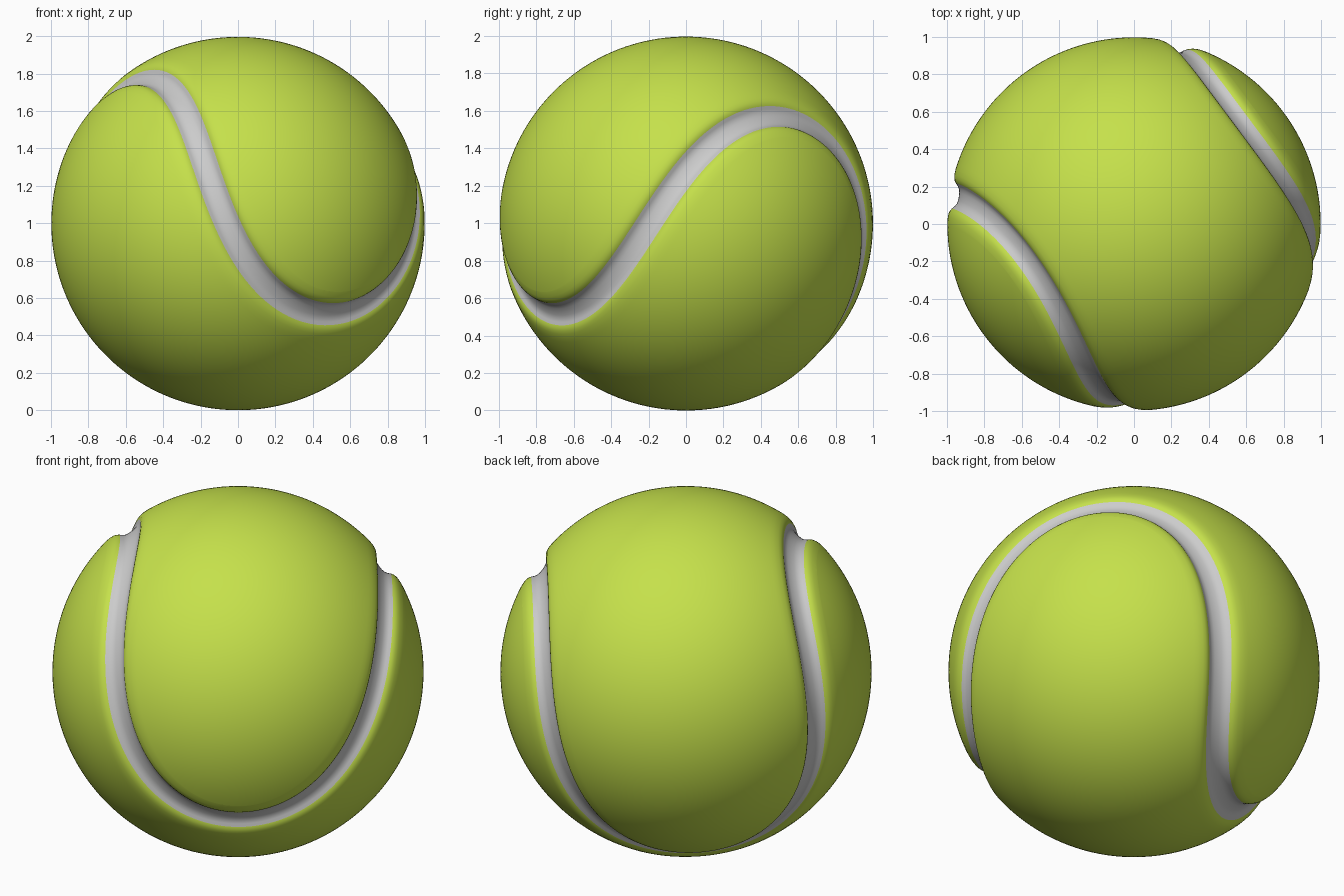
import bpy, bmesh
from math import sin, cos, pi, radians, sqrt
from mathutils import Vector

if "Cube" in bpy.data.objects:
    bpy.data.objects.remove(bpy.data.objects["Cube"])

R = 0.998            # ball radius
N = 400              # samples along the seam
M = 56               # samples across each felt panel
A, B = 0.854, 0.146  # shape of the seam curve
C = 2 * sqrt(A * B)

# groove cross-section: (angle from seam centre, radius)
PROFILE = [(0, .950), (.022, .951), (.042, .956), (.057, .966), (.070, .979),
           (.082, .988), (.096, .994), (.115, .998), (.145, 1.0)]
SEAM_ROWS = 4        # profile rows on each side that are seam coloured

# tilted frame of the ball
phi, pitch, roll = radians(36.7), radians(15), radians(9)
d = Vector((sin(phi), -cos(phi), 0))
w = Vector((cos(phi), sin(phi), 0))
z = Vector((0, 0, 1))
D = cos(pitch) * d + sin(pitch) * z
U = cos(pitch) * z - sin(pitch) * d
E3 = cos(roll) * U + sin(roll) * w
W = cos(roll) * w - sin(roll) * U
EX, EY = (W + D) / sqrt(2), (W - D) / sqrt(2)


def seam_point(t):
    return (EX * (A * cos(t) + B * cos(3 * t)) + EY * (A * sin(t) - B * sin(3 * t))
            + E3 * (C * sin(2 * t))).normalized()


def offset_point(i, angle):
    """Unit direction at a sideways angle from seam sample i."""
    t = 2 * pi * i / N
    p = seam_point(t)
    side = p.cross(seam_point(t + .001) - seam_point(t - .001)).normalized()
    return p * cos(angle) + side * sin(angle)


bm = bmesh.new()


def grid(rows, mat, closed):
    """Skin a list of vertex rows with quads."""
    for a, b in zip(rows, rows[1:]):
        n = len(a)
        for j in range(n if closed else n - 1):
            k = (j + 1) % n
            f = bm.faces.new((a[j], a[k], b[k], b[j]))
            f.material_index = mat
            f.smooth = True


def vert(direction, r=1.0):
    return bm.verts.new(direction * (r * R))


# seam groove and its rounded lips
section = [(-a, r) for a, r in reversed(PROFILE[1:])] + PROFILE
rings = [[vert(offset_point(i, a), r) for i in range(N)] for a, r in section]
mid = len(PROFILE) - 1
lo, hi = mid - SEAM_ROWS, mid + SEAM_ROWS
grid(rings[:lo + 1], 0, True)
grid(rings[lo:hi + 1], 1, True)
grid(rings[hi:], 0, True)

# two felt panels: arcs joining mirrored border points, lobe tip to lobe tip
edge = PROFILE[-1][0]
for start, sign in ((-N // 8, 1), (N // 8, -1)):
    rows = []
    for k in range(N // 2 + 1):
        p = offset_point(start + k, sign * edge)
        q = offset_point(start - k, sign * edge)
        ang = p.angle(q)
        row = []
        for j in range(M + 1):
            s = j / M
            if ang < 1e-4:
                v = p
            else:
                v = (p * sin((1 - s) * ang) + q * sin(s * ang)) / sin(ang)
            row.append(vert(v))
        rows.append(row)
    grid(rows, 0, False)

bmesh.ops.remove_doubles(bm, verts=bm.verts[:], dist=1e-5)
bmesh.ops.recalc_face_normals(bm, faces=bm.faces[:])

mesh = bpy.data.meshes.new("ball")
bm.to_mesh(mesh)
bm.free()
ball = bpy.data.objects.new("ball", mesh)
bpy.context.collection.objects.link(ball)
ball.location = (0, 0, R)

# felt and seam colours
for name, colour in (("felt", (0.56, 0.75, 0.07, 1)), ("seam", (0.6, 0.6, 0.6, 1))):
    m = bpy.data.materials.new(name)
    m.diffuse_color = colour
    m.use_nodes = True
    m.node_tree.nodes["Principled BSDF"].inputs["Base Color"].default_value = m.diffuse_color
    mesh.materials.append(m)
